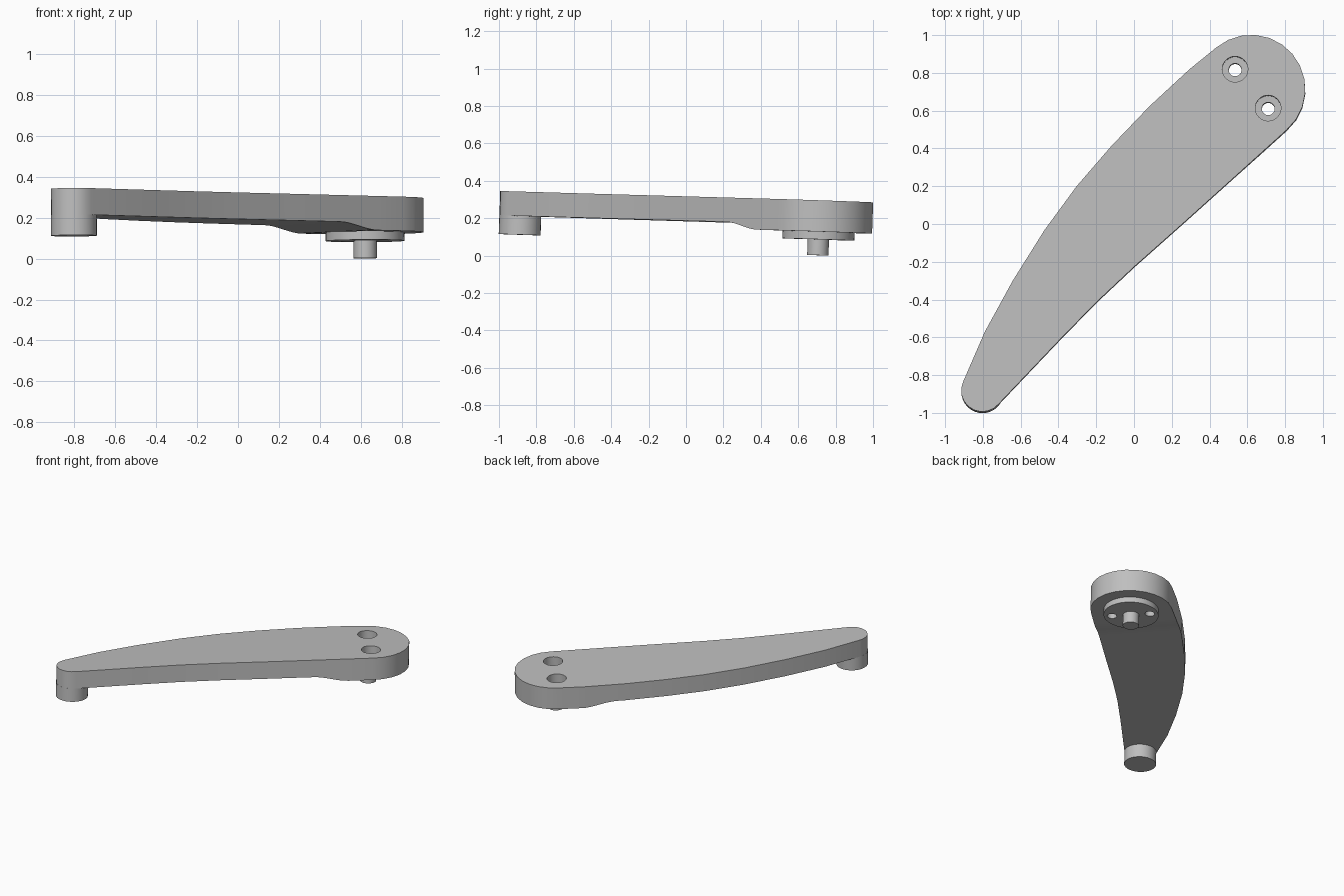
import bpy
import bmesh
from math import cos, sin, radians
from mathutils import Matrix, Vector

cube = bpy.data.objects.get("Cube")
if cube:
    bpy.data.objects.remove(cube)

# Key dimensions
HUB = Vector((0.62, 0.715))
TIP = Vector((-0.803, -0.882))
HUB_R, TIP_R = 0.287, 0.112
TOP, ARM_BOTTOM, HUB_BOTTOM = 0.315, 0.185, 0.148
HOLES = [(0.535, 0.82), (0.71, 0.614)]
STEP_DIR = Vector((0.77, 0.638)).normalized()
STEP_START, STEP_END = -0.41, -0.16

grey = bpy.data.materials.new("satin_grey")
grey.use_nodes = True
colour = (0.52, 0.52, 0.52, 1)
grey.diffuse_color = colour
grey.node_tree.nodes["Principled BSDF"].inputs["Base Color"].default_value = colour


def make_object(name, bm):
    mesh = bpy.data.meshes.new(name)
    bmesh.ops.recalc_face_normals(bm, faces=bm.faces)
    bm.to_mesh(mesh)
    bm.free()
    mesh.materials.append(grey)
    obj = bpy.data.objects.new(name, mesh)
    bpy.context.collection.objects.link(obj)
    return obj


def cylinder(name, centre, radius, low, high, sides=32):
    bm = bmesh.new()
    place = Matrix.Translation((centre[0], centre[1], (low + high) / 2))
    bmesh.ops.create_cone(bm, cap_ends=True, segments=sides, radius1=radius,
                          radius2=radius, depth=high - low, matrix=place)
    return make_object(name, bm)


def arc(centre, radius, start, end, steps):
    angles = [radians(start + (end - start) * i / steps) for i in range(steps + 1)]
    return [centre + radius * Vector((cos(a), sin(a))) for a in angles]


def cut(target, cutter):
    mod = target.modifiers.new("hole", 'BOOLEAN')
    mod.operation = 'DIFFERENCE'
    mod.solver = 'EXACT'
    mod.object = cutter
    bpy.context.view_layer.objects.active = target
    bpy.ops.object.modifier_apply(modifier=mod.name)
    bpy.data.objects.remove(cutter)


# Arm: curved plan outline, extruded, with a thicker hub end
back_edge = [(-0.79, -0.571), (-0.643, -0.302), (-0.474, -0.032), (-0.304, 0.2),
             (-0.12, 0.413), (0.082, 0.624), (0.294, 0.82)]
front_edge = [(0.53, 0.247), (0.25, -0.005), (0, -0.227), (-0.2, -0.415), (-0.4, -0.62)]
outline = [Vector(p) for p in back_edge]
outline += arc(HUB, HUB_R, 130, -49, 12)
outline += [Vector(p) for p in front_edge]
outline += arc(TIP, TIP_R, -40, -204, 9)

bm = bmesh.new()
top_face = bm.faces.new([bm.verts.new((p.x, p.y, TOP)) for p in outline])
extruded = bmesh.ops.extrude_face_region(bm, geom=[top_face], use_keep_orig=True)
for v in extruded["geom"]:
    if isinstance(v, bmesh.types.BMVert):
        v.co.z = ARM_BOTTOM

# Slice across the step and ease the underside down towards the hub
slices = 8
for i in range(slices + 1):
    t = STEP_START + (STEP_END - STEP_START) * i / slices
    bmesh.ops.bisect_plane(bm, geom=bm.verts[:] + bm.edges[:] + bm.faces[:],
                           plane_co=(HUB + STEP_DIR * t).to_3d(),
                           plane_no=STEP_DIR.to_3d())
for v in bm.verts:
    if v.co.z < TOP - 0.01:
        t = (v.co.xy - HUB).dot(STEP_DIR)
        f = min(max((t - STEP_START) / (STEP_END - STEP_START), 0), 1)
        f = f * f * (3 - 2 * f)
        v.co.z = ARM_BOTTOM + (HUB_BOTTOM - ARM_BOTTOM) * f
flat = [e for e in bm.edges if len(e.link_faces) == 2
        and all(v.co.z > TOP - 0.001 for v in e.verts)
        and e.calc_face_angle(1) < 0.001]
bmesh.ops.dissolve_edges(bm, edges=flat, use_verts=False)
arm = make_object("arm", bm)

# Tip boss, hub pad and pivot shaft
tip_boss = cylinder("tip_boss", TIP, TIP_R, 0.085, ARM_BOTTOM + 0.001)
hub_pad = cylinder("hub_pad", HUB, 0.193, 0.107, 0.16, 40)
pivot_shaft = cylinder("pivot_shaft", HUB, 0.057, 0.0225, 0.12)

# Counterbored screw holes
for hole in HOLES:
    cut(arm, cylinder("bore_cutter", hole, 0.068, TOP - 0.1, TOP + 0.1))
    cut(arm, cylinder("hole_cutter", hole, 0.034, 0, TOP + 0.1))
    cut(hub_pad, cylinder("hole_cutter", hole, 0.034, 0, TOP + 0.1))

# Slight overall tilt, smooth walls with sharp rims
pivot = Matrix.Translation((0, 0, TOP))
tilt = pivot @ Matrix.Rotation(-0.034, 4, 'X') @ Matrix.Rotation(-0.005, 4, 'Y') @ pivot.inverted()
parts = [arm, tip_boss, hub_pad, pivot_shaft]
for part in parts:
    part.data.transform(tilt)
lowest = min(v.co.z for part in parts for v in part.data.vertices)
bpy.ops.object.select_all(action='DESELECT')
for part in parts:
    part.data.transform(Matrix.Translation((0, 0, -lowest)))
    part.select_set(True)
bpy.context.view_layer.objects.active = arm
bpy.ops.object.shade_smooth_by_angle(angle=radians(30))
